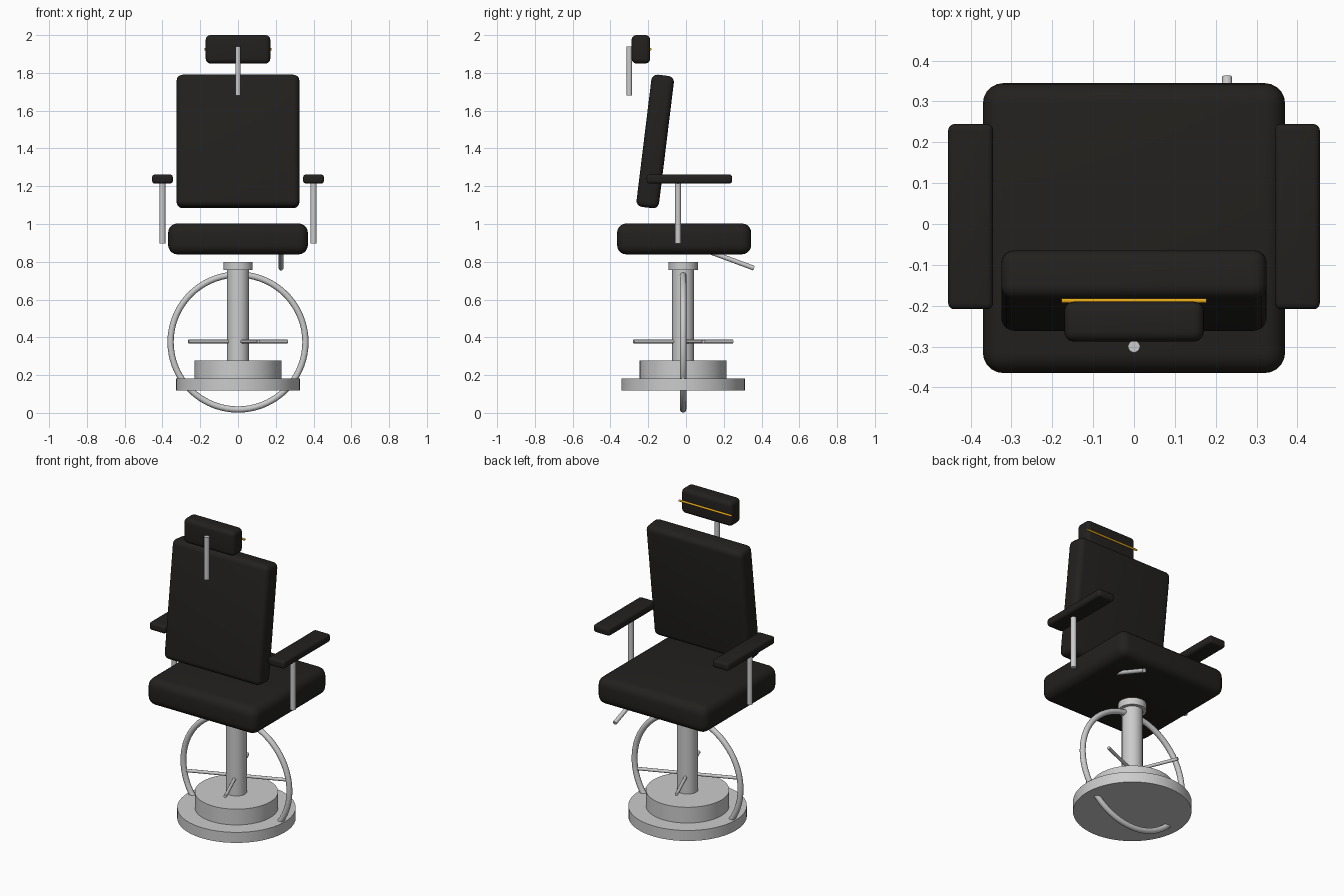
import bpy, bmesh, math
from mathutils import Vector, Matrix

if "Cube" in bpy.data.objects:
    bpy.data.objects.remove(bpy.data.objects["Cube"])

CY = -0.015  # y of the pedestal axis


def material(name, rgb):
    m = bpy.data.materials.new(name)
    m.diffuse_color = (*rgb, 1)
    m.use_nodes = True
    m.node_tree.nodes["Principled BSDF"].inputs["Base Color"].default_value = m.diffuse_color
    return m


BLACK = material("black_leather", (0.016, 0.015, 0.013))
GOLD = material("gold", (0.8, 0.4, 0.01))


def finish(name, bm, mat=None):
    me = bpy.data.meshes.new(name)
    bm.to_mesh(me)
    bm.free()
    ob = bpy.data.objects.new(name, me)
    bpy.context.collection.objects.link(ob)
    if mat:
        me.materials.append(mat)
    bpy.ops.object.select_all(action='DESELECT')
    ob.select_set(True)
    bpy.context.view_layer.objects.active = ob
    bpy.ops.object.shade_smooth_by_angle(angle=math.radians(40))
    return ob


def cushion(name, centre, size, radius, tilt=0.0):
    """Box with rounded edges, tilted about x."""
    bm = bmesh.new()
    bmesh.ops.create_cube(bm, size=1, matrix=Matrix.Diagonal((*size, 1)))
    bmesh.ops.bevel(bm, geom=bm.edges[:], offset=radius, segments=5,
                    profile=0.5, affect='EDGES', clamp_overlap=True)
    bm.transform(Matrix.Translation(centre) @ Matrix.Rotation(tilt, 4, 'X'))
    return finish(name, bm, BLACK)


def rod(name, a, b, r, sides=24, mat=None):
    """Capped cylinder from point a to point b."""
    a, b = Vector(a), Vector(b)
    d = b - a
    m = Matrix.Translation((a + b) / 2) @ d.to_track_quat('Z', 'Y').to_matrix().to_4x4()
    bm = bmesh.new()
    bmesh.ops.create_cone(bm, cap_ends=True, segments=sides, radius1=r,
                          radius2=r, depth=d.length, matrix=m)
    return finish(name, bm, mat)


# Pedestal: stacked discs and column
for name, r, z0, z1 in (("base_disc", 0.327, 0.118, 0.182),
                        ("base_step", 0.23, 0.18, 0.278),
                        ("column", 0.058, 0.20, 0.78),
                        ("column_cap", 0.078, 0.757, 0.80)):
    rod(name, (0, CY, z0), (0, CY, z1), r, 64)

# Upright foot ring
bpy.ops.mesh.primitive_torus_add(location=(0, CY, 0.375), rotation=(math.pi / 2, 0, 0),
                                 major_radius=0.357, minor_radius=0.0165,
                                 major_segments=72, minor_segments=16)
ring = bpy.context.object
ring.name = "foot_ring"
bpy.ops.object.shade_smooth_by_angle(angle=math.radians(40))

# Crossed spokes through the column
for i in range(2):
    t = math.radians(22.5 + 90 * i)
    c, s = 0.284 * math.cos(t), 0.284 * math.sin(t)
    rod(f"spoke_{i + 1}", (-c, CY - s, 0.378), (c, CY + s, 0.378), 0.0095, 16)

# Cushions
cushion("seat", (0, -0.01, 0.921), (0.74, 0.71, 0.164), 0.05)
cushion("backrest", (0, -0.163, 1.437), (0.65, 0.12, 0.705), 0.032, -0.122)
cushion("headrest", (0, -0.239, 1.925), (0.342, 0.098, 0.15), 0.025)

# Headrest post and gold trim
rod("headrest_post", (0, -0.30, 1.68), (0, -0.30, 1.94), 0.0145)
rod("headrest_trim", (-0.178, -0.188, 1.925), (0.178, -0.188, 1.925), 0.006, 12, GOLD)

# Armrests and their posts
for side, x in (("left", -0.4), ("right", 0.4)):
    cushion(f"{side}_armrest", (x, 0.018, 1.238), (0.11, 0.453, 0.048), 0.015)
    rod(f"{side}_arm_post", (x, -0.042, 0.897), (x, -0.042, 1.235), 0.016)

# Height lever under the seat
rod("lever", (0.228, 0.125, 0.853), (0.228, 0.36, 0.766), 0.0125)
